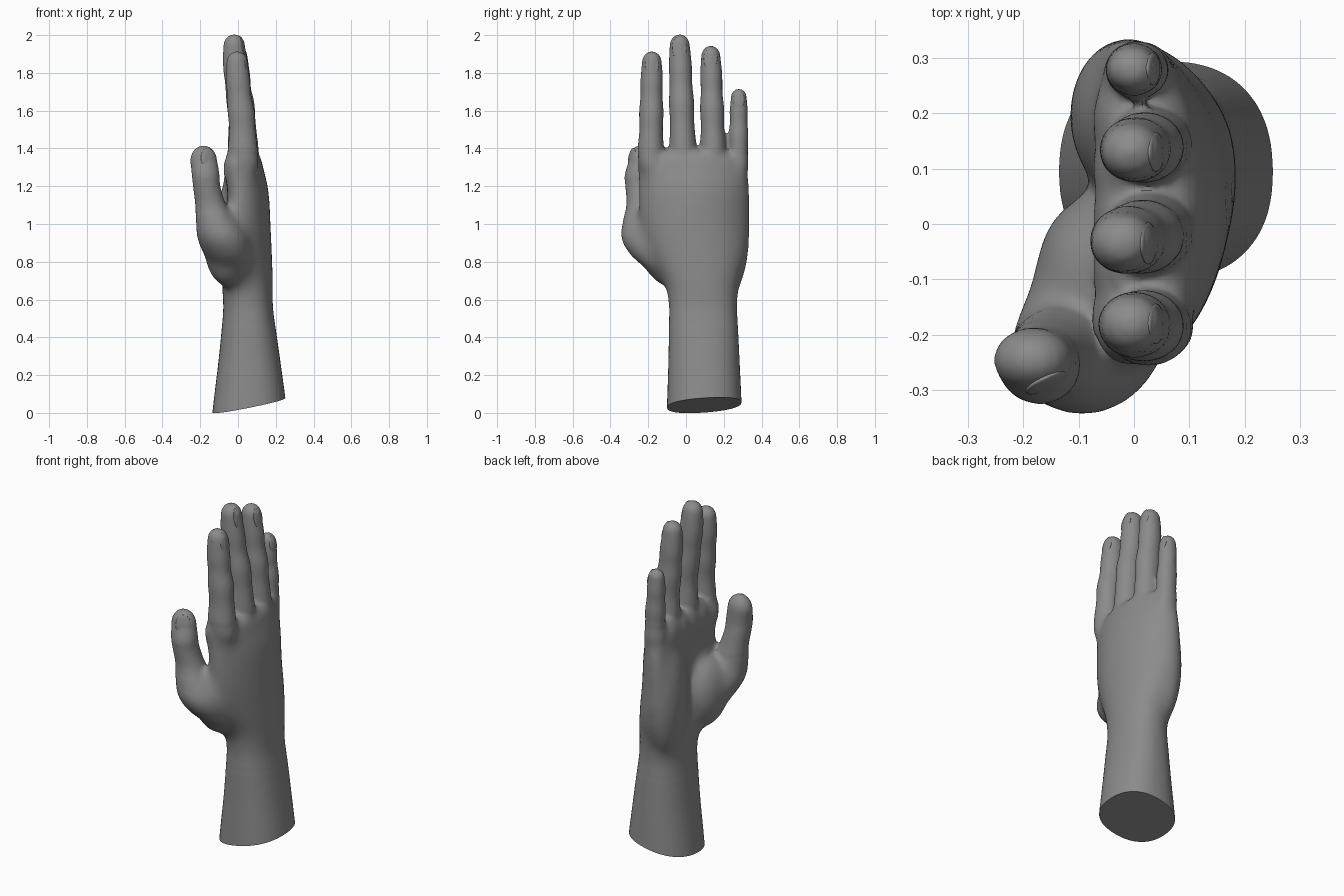
import bpy, bmesh, math
from mathutils import Vector, Matrix

if "Cube" in bpy.data.objects:
    bpy.data.objects.remove(bpy.data.objects["Cube"])

N = 32
skin = bpy.data.materials.new("dark_grey")
skin.diffuse_color = (.26, .26, .26, 1)
skin.use_nodes = True
skin.node_tree.nodes["Principled BSDF"].inputs["Base Color"].default_value = skin.diffuse_color


def spline(a, b, c, d, t):
    return 0.5 * (2*b + (c-a)*t + (2*a-5*b+4*c-d)*t*t + (3*b-a-3*c+d)*t**3)


def loft(bm, rows, dome=0.0, power=2.0, steps=5):
    """Skin horizontal sections (z, x, y, rx, ry, bow); optionally round off the top."""
    rows = [tuple(r) + (0,) * (6 - len(r)) for r in rows]
    ext = [rows[0]] + rows + [rows[-1]]
    rings = []
    for i in range(len(rows) - 1):
        for s in range(steps):
            rings.append([spline(*(ext[i+k][j] for k in range(4)), s / steps) for j in range(6)])
    rings.append(rows[-1])
    if dome:
        z, x, y, rx, ry, bow = rows[-1]
        for k in range(1, 8):
            a = k / 8 * math.pi / 2
            rings.append((z + dome*math.sin(a), x, y, rx*math.cos(a), ry*math.cos(a), bow))
    loops = []
    for z, x, y, rx, ry, bow in rings:
        loop = []
        for k in range(N):
            a = 2 * math.pi * k / N
            c, s = math.cos(a), math.sin(a)
            u = rx * math.copysign(abs(c) ** (2/power), c)
            v = ry * math.copysign(abs(s) ** (2/power), s)
            arch = bow * v * v * (1 if v > 0 else .65)
            loop.append(bm.verts.new((x + u - arch, y + v, z)))
        loops.append(loop)
    faces = [bm.faces.new(loops[0]), bm.faces.new(loops[-1])]
    for lo, hi in zip(loops, loops[1:]):
        for k in range(N):
            m = (k + 1) % N
            faces.append(bm.faces.new((lo[k], lo[m], hi[m], hi[k])))
    bmesh.ops.recalc_face_normals(bm, faces=faces)


def lump(bm, centre, size):
    m = Matrix.Translation(centre) @ Matrix.Diagonal((*size, 1))
    bmesh.ops.create_uvsphere(bm, u_segments=32, v_segments=20, radius=1, matrix=m)


def add_object(name, bm):
    mesh = bpy.data.meshes.new(name)
    bm.to_mesh(mesh)
    bm.free()
    mesh.materials.append(skin)
    ob = bpy.data.objects.new(name, mesh)
    bpy.context.collection.objects.link(ob)
    return ob


def nail(name, centre, size, facing, tilt):
    """Thin rounded plate: local x is its outward direction."""
    bm = bmesh.new()
    m = (Matrix.Translation(centre) @ Matrix.Rotation(facing, 4, 'Z')
         @ Matrix.Rotation(tilt, 4, 'Y') @ Matrix.Diagonal((*size, 1)))
    bmesh.ops.create_uvsphere(bm, u_segments=20, v_segments=12, radius=1, matrix=m)
    add_object(name, bm).data.shade_smooth()


bm = bmesh.new()

# Forearm, wrist and arched palm
loft(bm, [
    (-0.10, .06, .097, .205, .199), (0.04, .062, .097, .194, .198),
    (0.30, .06, .095, .161, .188), (0.55, .054, .09, .133, .183),
    (0.68, .051, .085, .136, .198, .3), (0.84, .060, .068, .121, .256, .7),
    (1.00, .062, .048, .112, .292, .9), (1.18, .054, .043, .109, .298, .8),
    (1.32, .036, .037, .092, .288, .5)], dome=.08, power=2.3)

# Thumb with its root, and the soft pads of the palm
loft(bm, [
    (.60, .02, .03, .06, .09), (.72, -.01, -.045, .095, .112),
    (.82, -.05, -.14, .125, .146), (.92, -.083, -.207, .138, .142),
    (1.0, -.11, -.232, .117, .11), (1.1, -.144, -.236, .083, .08),
    (1.2, -.166, -.249, .073, .073), (1.26, -.171, -.255, .074, .07),
    (1.335, -.182, -.245, .072, .058)], dome=.082)
lump(bm, (-.058, -.09, .875), (.122, .15, .21))
lump(bm, (-.012, .195, .94), (.107, .145, .36))
for y in (-.17, -.08, .01, .1, .19):
    lump(bm, (-.012, y, 1.29), (.064, .09, .12))

# Fingers: name, base y, tip y, web z, tip z, base x, tip x, radius
FINGERS = [
    ("index", -.186, -.18, 1.38, 1.912, .026, -.005, .066),
    ("middle", -.016, -.035, 1.40, 2.003, .027, -.020, .068),
    ("ring", .143, .13, 1.39, 1.942, .027, -.004, .065),
    ("little", .277, .28, 1.31, 1.714, .008, -.002, .053),
]
PROFILE = [(0, 0, 1.08), (.22, .1, .96), (.40, .3, 1.0), (.56, .62, .9),
           (.70, .82, .92), (.82, .95, .86), (.90, 1, .80)]
for name, yb, yt, zb, zt, xb, xt, r in FINGERS:
    # the root narrows and leans inwards so that it disappears inside the palm
    rows = [(zb - .28, .05 - .7*(yb - .04)**2, yb + (.04 - yb)*.2, r*.6, r*.6),
            (zb - .10, xb + .008, yb + (.04 - yb)*.04, r*1.12, r)]
    for t, bend, f in PROFILE:
        z = zb + (zt - zb) * t
        rows.append((z, xb + (xt-xb)*bend, yb + (yt-yb)*t, r*f*(1.12 - .06*t), r*f*.99))
    loft(bm, rows, dome=(zt - zb) * .1 + .003)
    nail(name + "_nail", (xt + r*.67, yt, zt - r*1.05), (.010, r*.56, r*.95), 0, -.2)

nail("thumb_nail", (-.158, -.286, 1.345), (.011, .042, .058), -math.pi*.36, -.15)

# Fuse all parts into one skin
hand = add_object("hand", bm)
rm = hand.modifiers.new("fuse", 'REMESH')
rm.mode = 'VOXEL'
rm.voxel_size = .0105
sm = hand.modifiers.new("soften", 'SMOOTH')
sm.factor, sm.iterations = .5, 9
fused = bpy.data.meshes.new_from_object(hand.evaluated_get(bpy.context.evaluated_depsgraph_get()))
hand.modifiers.clear()

# Blend the palm and thumb root, leaving fingers and thumb crisp
bm = bmesh.new()
bm.from_mesh(fused)


def relax(times, test):
    verts = [v for v in bm.verts if test(v.co)]
    for _ in range(times):
        bmesh.ops.smooth_vert(bm, verts=verts, factor=.5,
                              use_axis_x=True, use_axis_y=True, use_axis_z=True)


relax(45, lambda p: .5 < p.z < 1.30 and not (p.z > 1.03 and p.x < -.07 and p.y < -.1))
relax(14, lambda p: .45 < p.z < 1.39 and not (p.z > 1.08 and p.x < -.07 and p.y < -.1))

# Slanted cut at the bottom of the forearm
bmesh.ops.bisect_plane(bm, geom=bm.verts[:] + bm.edges[:] + bm.faces[:], dist=1e-5,
                       plane_co=(.06, .097, .041), plane_no=Vector((-.2, -.07, 1)).normalized(),
                       clear_inner=True)
bmesh.ops.holes_fill(bm, edges=[e for e in bm.edges if e.is_boundary], sides=0)
bmesh.ops.recalc_face_normals(bm, faces=bm.faces)
bm.to_mesh(fused)
bm.free()
hand.data = fused
if not fused.materials:
    fused.materials.append(skin)
bpy.ops.object.select_all(action='DESELECT')
hand.select_set(True)
bpy.context.view_layer.objects.active = hand
bpy.ops.object.shade_smooth_by_angle(angle=math.radians(50))
